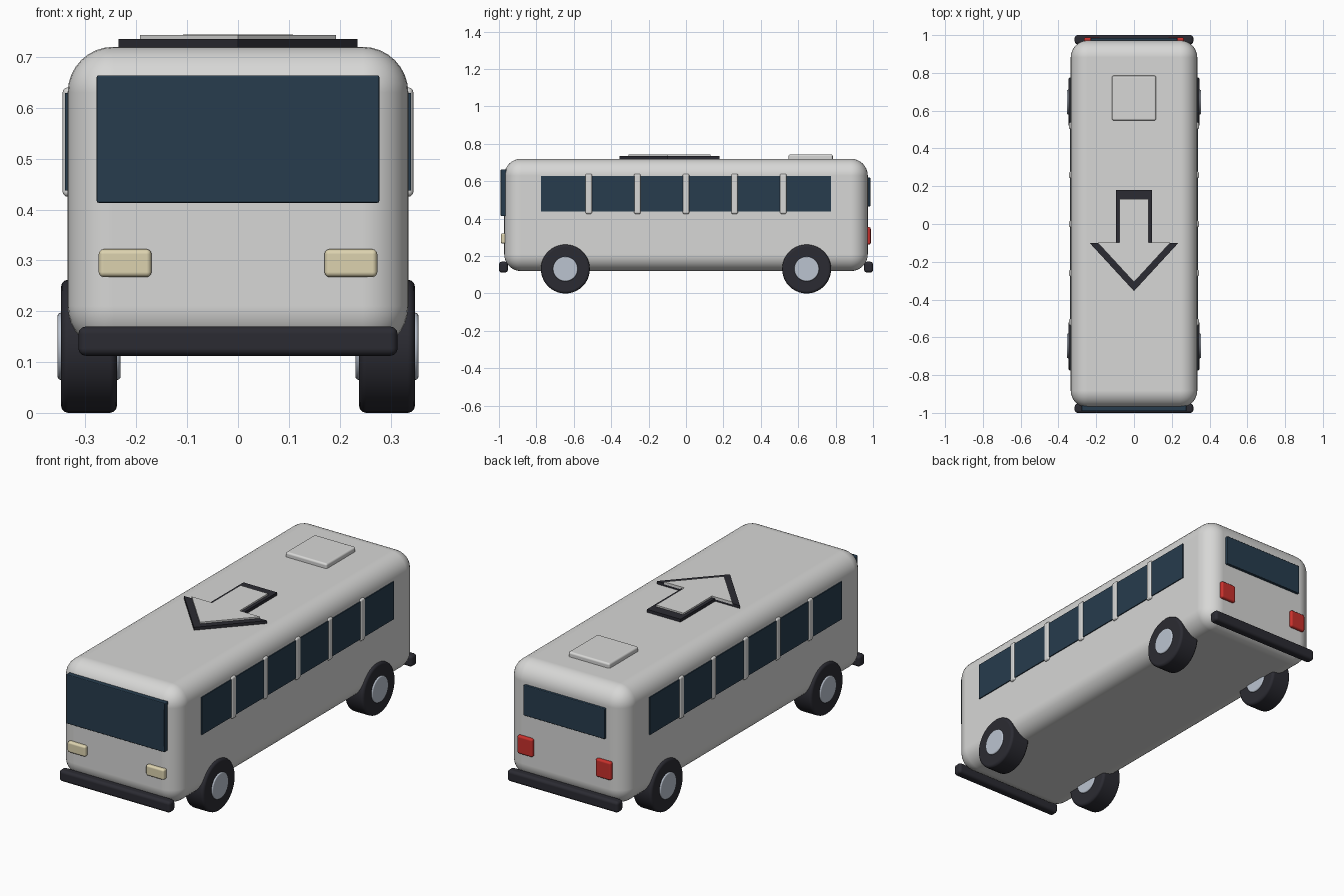
import bpy
import math

cube = bpy.data.objects.get("Cube")
if cube:
    bpy.data.objects.remove(cube, do_unlink=True)


def material(name, r, g, b):
    m = bpy.data.materials.new(name)
    m.use_nodes = True
    m.diffuse_color = (r, g, b, 1)
    m.node_tree.nodes["Principled BSDF"].inputs["Base Color"].default_value = (r, g, b, 1)
    return m


white = material("body_white", 0.68, 0.68, 0.67)
glass = material("window_glass", 0.02, 0.045, 0.075)
rubber = material("dark_rubber", 0.024, 0.024, 0.032)
silver = material("hub_silver", 0.5, 0.55, 0.63)
cream = material("headlight_cream", 0.72, 0.65, 0.43)
red = material("taillight_red", 0.58, 0.03, 0.025)


def finish(obj, name, mat, radius, segments):
    """Name, colour and round off a part."""
    obj.name = obj.data.name = name
    obj.data.materials.append(mat)
    bpy.ops.object.shade_smooth_by_angle(angle=math.radians(35))
    if radius:
        bevel = obj.modifiers.new("rounding", 'BEVEL')
        bevel.width = radius
        bevel.segments = segments
        bevel.limit_method = 'ANGLE'
        bevel.angle_limit = math.radians(40)
        bevel.harden_normals = True
    return obj


def box(name, mat, x, y, z, radius=0.0, segments=3):
    """Rounded box given by its (low, high) range on each axis."""
    spans = (x, y, z)
    bpy.ops.mesh.primitive_cube_add(size=1, location=[(a + b) / 2 for a, b in spans])
    obj = bpy.context.object
    obj.scale = [b - a for a, b in spans]
    bpy.ops.object.transform_apply(location=False, rotation=False, scale=True)
    return finish(obj, name, mat, radius, segments)


def disc(name, mat, x, y, z, r, width, radius):
    """Rounded cylinder with its axis along x."""
    bpy.ops.mesh.primitive_cylinder_add(vertices=40, radius=r, depth=width,
                                        location=(x, y, z), rotation=(0, math.pi / 2, 0))
    return finish(bpy.context.object, name, mat, radius, 3)


def arrow(name, mat, scale, low, high):
    """Flat arrow pointing forward, extruded from low to high."""
    half = [(0.095, 0.18), (0.095, -0.1), (0.235, -0.1)]
    outline = half + [(0, -0.355)] + [(-x, y) for x, y in reversed(half)]
    pivot = -0.09
    pts = [(x * scale, pivot + (y - pivot) * scale) for x, y in outline]
    n = len(pts)
    verts = [(x, y, z) for z in (low, high) for x, y in pts]
    faces = [tuple(range(n)), tuple(reversed(range(n, 2 * n)))]
    faces += [(i, i + n, (i + 1) % n + n, (i + 1) % n) for i in range(n)]
    mesh = bpy.data.meshes.new(name)
    mesh.from_pydata(verts, [], faces)
    mesh.materials.append(mat)
    obj = bpy.data.objects.new(name, mesh)
    bpy.context.collection.objects.link(obj)
    return obj


# Body shell
box("body", white, (-0.335, 0.335), (-0.972, 0.972), (0.12, 0.72), 0.09, 8)

# Windshield and rear window
box("windshield", glass, (-0.278, 0.278), (-0.991, -0.96), (0.413, 0.664), 0.004, 2)
box("rear_window", glass, (-0.23, 0.23), (0.96, 0.986), (0.465, 0.62), 0.004, 2)

# Bumpers
for end, y in (("front", -0.976), ("rear", 0.976)):
    box(end + "_bumper", rubber, (-0.314, 0.314), (y - 0.024, y + 0.024), (0.112, 0.17), 0.015)

for side, s in (("left", 1), ("right", -1)):
    def across(a, b):
        return tuple(sorted((s * a, s * b)))

    # Lamps
    box(side + "_headlight", cream, across(0.17, 0.274), (-0.99, -0.95), (0.267, 0.322), 0.01)
    box(side + "_taillight", red, across(0.178, 0.265), (0.95, 0.988), (0.262, 0.355), 0.01)

    # Window strip with pillars
    box(side + "_window_strip", glass, across(0.32, 0.34), (-0.775, 0.775), (0.437, 0.629))
    for i in range(-2, 3):
        y = i * 0.26
        box(f"{side}_pillar_{i + 3}", white, across(0.315, 0.345),
            (y - 0.018, y + 0.018), (0.425, 0.64), 0.01)

    # Wheels
    for end, y in (("front", -0.645), ("rear", 0.645)):
        disc(f"{end}_{side}_tire", rubber, s * 0.293, y, 0.131, 0.131, 0.11, 0.014)
        disc(f"{end}_{side}_hub", silver, s * 0.293, y, 0.131, 0.066, 0.124, 0.006)

# Roof hatch and arrow
box("roof_hatch", white, (-0.117, 0.117), (0.548, 0.785), (0.70, 0.744), 0.01)
arrow("arrow_base", rubber, 1.0, 0.715, 0.735)
arrow("arrow_top", white, 0.82, 0.73, 0.743)
